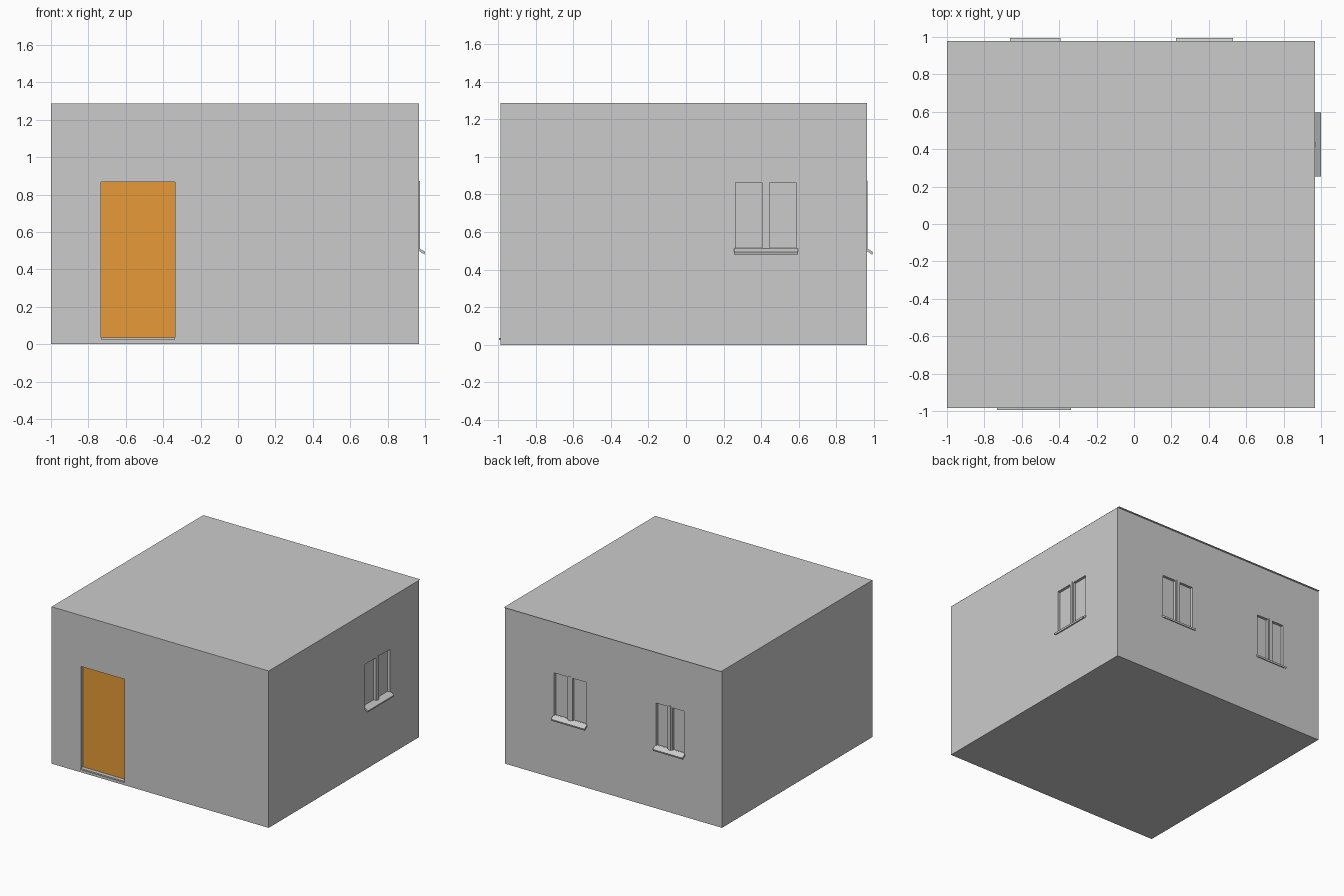
import bpy, bmesh

if "Cube" in bpy.data.objects:
    bpy.data.objects.remove(bpy.data.objects["Cube"])

X0, X1 = -1.0, 0.968
Y0, Y1 = -0.985, 0.962
H = 1.286


def mesh_object(name, bm):
    bmesh.ops.recalc_face_normals(bm, faces=bm.faces)
    me = bpy.data.meshes.new(name)
    bm.to_mesh(me)
    bm.free()
    ob = bpy.data.objects.new(name, me)
    bpy.context.collection.objects.link(ob)
    return ob


def add_box(bm, lo, hi):
    vs = bmesh.ops.create_cube(bm, size=1)["verts"]
    for v in vs:
        v.co = [(a + b) / 2 + c * (b - a) for a, b, c in zip(lo, hi, v.co)]


def box(name, lo, hi):
    bm = bmesh.new()
    add_box(bm, lo, hi)
    return mesh_object(name, bm)


# Wall block and thin roof sheet overhanging at the back
walls = box("walls", (X0, Y0, 0), (X1, Y1, H))
bm = bmesh.new()
bm.faces.new([bm.verts.new((x, y, H + 0.001)) for x, y in
              ((X0, Y0), (X1, Y0), (X1, 0.979), (X0, 0.979))])
mesh_object("roof_sheet", bm)

cut = bmesh.new()


def place(side, u, v, z):
    """u runs along the wall, v points outwards from it."""
    return (X1 + v, u, z) if side == "right" else (u, Y1 + v, z)


def window(side, label, centre, width):
    half = width / 2 - 0.009
    # Two recessed panes
    for s in (-1, 1):
        a, b = sorted((centre + s * 0.021, centre + s * half))
        add_box(cut, place(side, a, -0.022, 0.513), place(side, b, 0.05, 0.863))
    # Centre bar
    box(f"{label}_bar", place(side, centre - 0.01, -0.02, 0.51),
        place(side, centre + 0.01, 0.004, 0.873))
    # Sloping sill
    bm = bmesh.new()
    prof = ((-0.004, 0.516), (0.032, 0.494), (0.028, 0.48), (-0.004, 0.5))
    f = bm.faces.new([bm.verts.new(place(side, centre - width / 2, v, z)) for v, z in prof])
    ext = bmesh.ops.extrude_face_region(bm, geom=[f])["geom"]
    bmesh.ops.translate(bm, vec=(0, width, 0) if side == "right" else (width, 0, 0),
                        verts=[g for g in ext if isinstance(g, bmesh.types.BMVert)])
    if f.is_valid and len(bm.faces) < 6:
        bmesh.ops.holes_fill(bm, edges=bm.edges)
    mesh_object(f"{label}_sill", bm)


window("right", "side_window", 0.425, 0.34)
window("back", "back_window_wide", 0.378, 0.305)
window("back", "back_window_narrow", -0.528, 0.27)

# Door recess, door panel and threshold
DX0, DX1 = -0.733, -0.338
add_box(cut, (DX0, Y0 - 0.05, 0.027), (DX1, Y0 + 0.03, 0.868))
door = box("door", (DX0, Y0 + 0.022, 0.027), (DX1, Y0 + 0.035, 0.868))
mat = bpy.data.materials.new("door_orange")
mat.diffuse_color = (0.8, 0.33, 0.04, 1)
mat.use_nodes = True
mat.node_tree.nodes["Principled BSDF"].inputs["Base Color"].default_value = mat.diffuse_color
door.data.materials.append(mat)
box("threshold", (DX0, Y0 - 0.01, 0.025), (DX1, Y0 + 0.025, 0.037))

# Carve the openings into the walls
cutter = mesh_object("opening_cutter", cut)
cutter.hide_render = True
mod = walls.modifiers.new("openings", "BOOLEAN")
mod.operation = "DIFFERENCE"
mod.solver = "EXACT"
mod.object = cutter
bpy.context.view_layer.objects.active = walls
bpy.ops.object.modifier_apply(modifier=mod.name)
bpy.data.objects.remove(cutter)
